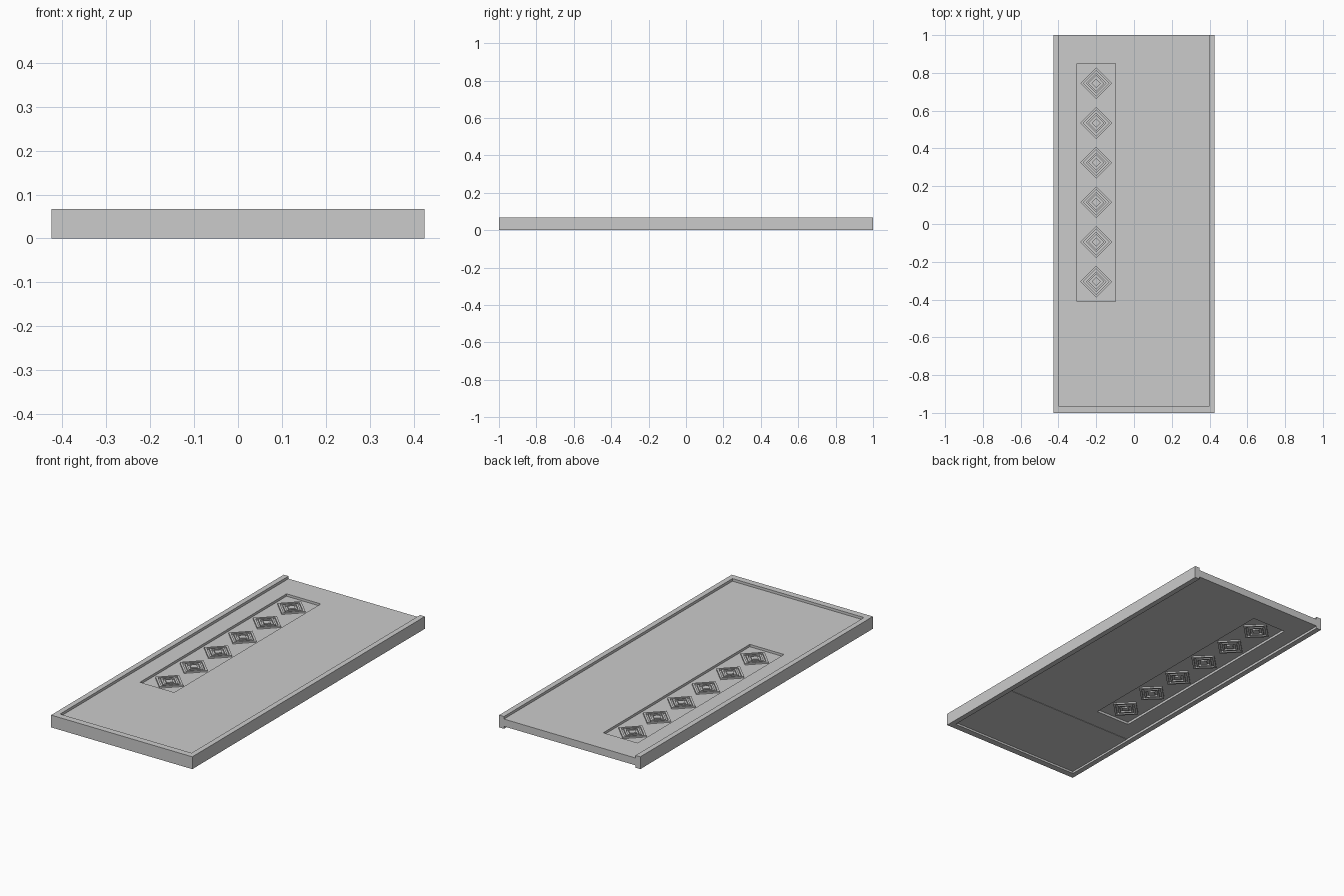
import bpy
import bmesh

if "Cube" in bpy.data.objects:
    bpy.data.objects.remove(bpy.data.objects["Cube"])

grey = bpy.data.materials.new("plain_grey")
grey.diffuse_color = (0.6, 0.6, 0.6, 1)
grey.use_nodes = True
grey.node_tree.nodes["Principled BSDF"].inputs["Base Color"].default_value = grey.diffuse_color


def prism(name, profiles, z0, z1):
    """Extrude one outline, or the ring between two matching outlines."""
    bm = bmesh.new()
    loops = [[[bm.verts.new((x, y, z)) for x, y in p] for p in profiles] for z in (z0, z1)]
    n = len(profiles[0])
    for level in loops:
        if len(profiles) == 1:
            bm.faces.new(level[0])
        else:
            for i in range(n):
                j = (i + 1) % n
                bm.faces.new((level[0][i], level[0][j], level[1][j], level[1][i]))
    for k in range(len(profiles)):
        for i in range(n):
            j = (i + 1) % n
            bm.faces.new((loops[0][k][i], loops[0][k][j], loops[1][k][j], loops[1][k][i]))
    bmesh.ops.recalc_face_normals(bm, faces=bm.faces)
    mesh = bpy.data.meshes.new(name)
    bm.to_mesh(mesh)
    bm.free()
    mesh.materials.append(grey)
    obj = bpy.data.objects.new(name, mesh)
    bpy.context.collection.objects.link(obj)
    return obj


def rect(x0, x1, y0, y1):
    return [(x0, y0), (x1, y0), (x1, y1), (x0, y1)]


def diamond(cx, cy, r):
    return [(cx - r, cy), (cx, cy - r), (cx + r, cy), (cx, cy + r)]


# U-shaped door frame: two jambs and a lintel, open at the back end
W, IN, LINTEL, H = 0.425, 0.396, -0.965, 0.067
prism("door_frame", [[(-W, -1), (W, -1), (W, 1), (IN, 1), (IN, LINTEL),
                      (-IN, LINTEL), (-IN, 1), (-W, 1)]], 0, H)

# Door slab with a long window opening
Z0, Z1 = 0.013, 0.053
WX0, WX1, WY0, WY1 = -0.303, -0.097, -0.41, 0.85
prism("door_leaf", [rect(-IN, IN, LINTEL, 1), rect(WX0, WX1, WY0, WY1)], Z0, Z1)

# Thin plate on the underside of the door
prism("kick_plate", [rect(-IN, IN, LINTEL, -0.53)], Z0 - 0.002, Z0)

# Recessed window pane
prism("window_pane", [rect(WX0, WX1, WY0, WY1)], 0.026, 0.040)

# Six concentric diamond ornaments standing out from both sides of the pane
cx, cy, step = (WX0 + WX1) / 2, (WY0 + WY1) / 2, 0.21
for i in range(6):
    y = cy + (i - 2.5) * step
    for name, outer, inner in (("outer", 0.084, 0.068), ("middle", 0.054, 0.040)):
        prism(f"{name}_diamond_{i + 1}", [diamond(cx, y, outer), diamond(cx, y, inner)], 0.018, 0.048)
    prism(f"centre_diamond_{i + 1}", [diamond(cx, y, 0.024)], 0.018, 0.048)
